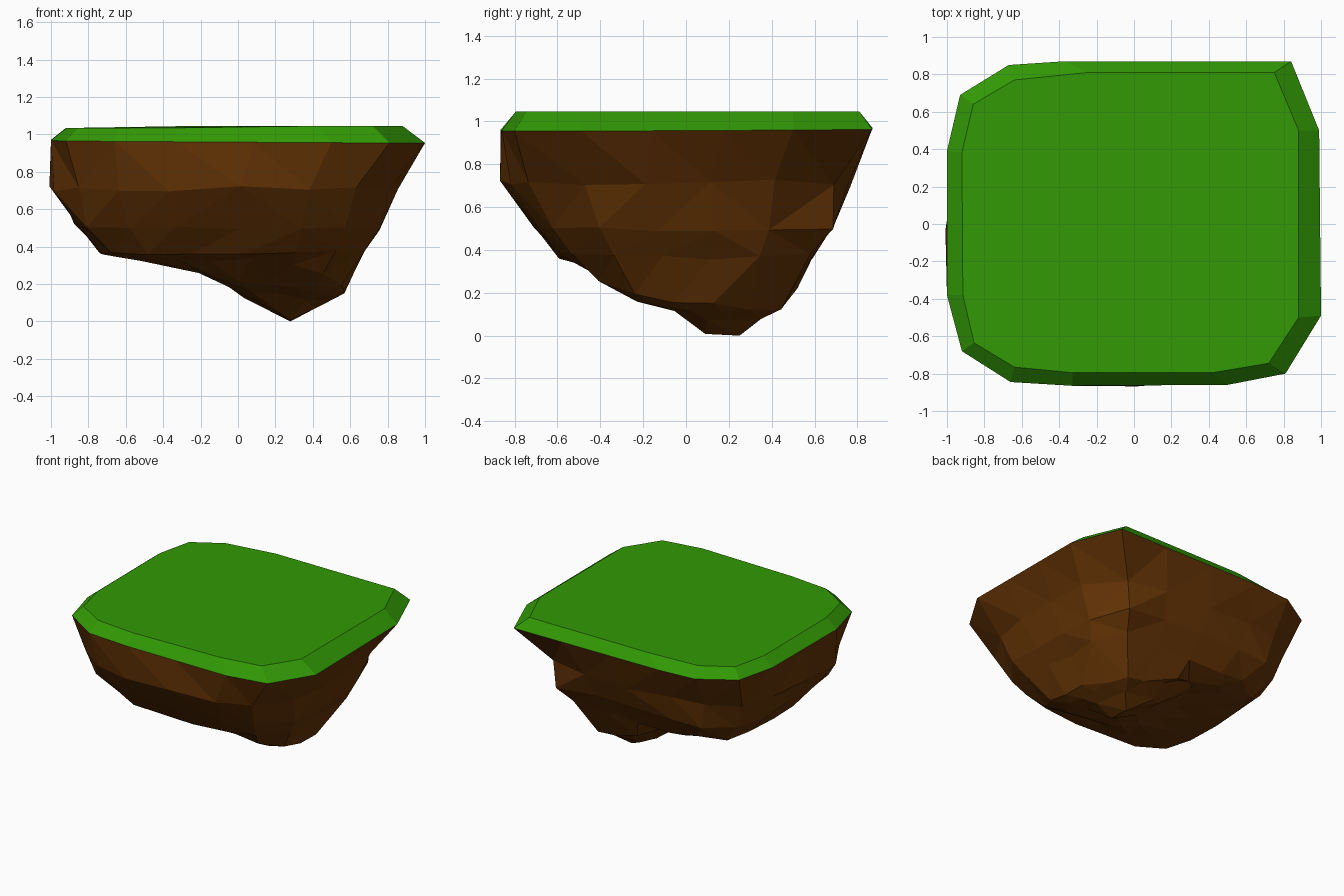
import bpy, bmesh, random
from mathutils import Vector

if "Cube" in bpy.data.objects:
    bpy.data.objects.remove(bpy.data.objects["Cube"])
random.seed(4)

def material(name, col):
    m = bpy.data.materials.new(name)
    m.diffuse_color = (*col, 1)
    m.use_nodes = True
    m.node_tree.nodes["Principled BSDF"].inputs["Base Color"].default_value = m.diffuse_color
    return m

grass_mat = material("grass green", (0.032, 0.32, 0.0015))
soil_mat = material("soil brown", (0.125, 0.033, 0.0015))

# rim x, y and matching top-surface x, y, counter-clockwise
OUTLINE = [
    (1.00, -.49, .88, -.50), (.99, .50, .88, .50), (.84, .87, .75, .81),
    (-.37, .87, -.25, .81), (-.67, .85, -.64, .77), (-.93, .69, -.86, .64),
    (-1.0, .39, -.92, .38), (-1.0, -.38, -.915, -.38), (-.92, -.68, -.855, -.635),
    (-.66, -.845, -.64, -.765), (-.33, -.865, -.33, -.795),
    (.50, -.86, .42, -.795), (.81, -.80, .72, -.745)]

def rim_z(x, y):
    return 0.963 - 0.006 * x + 0.005 * y

def make_object(name, bm, mat):
    bmesh.ops.recalc_face_normals(bm, faces=bm.faces[:])
    me = bpy.data.meshes.new(name)
    bm.to_mesh(me)
    bm.free()
    me.materials.append(mat)
    ob = bpy.data.objects.new(name, me)
    bpy.context.collection.objects.link(ob)
    return ob

def bridge(bm, a, b):
    n = len(a)
    for i in range(n):
        j = (i + 1) % n
        bm.faces.new((a[i], a[j], b[j], b[i]))

# grass slab with sloping edge
bm = bmesh.new()
low = [bm.verts.new((x, y, rim_z(x, y))) for x, y, _, _ in OUTLINE]
top = [bm.verts.new((u, v, 1.045 if u > -.3 else 1.035)) for _, _, u, v in OUTLINE]
bridge(bm, low, top)
bm.faces.new(top)
make_object("grass_top", bm, grass_mat)

# rock: the rim outline with its long edges divided
rim = []
for i, p in enumerate(OUTLINE):
    a, b = Vector(p[:2]), Vector(OUTLINE[(i + 1) % len(OUTLINE)][:2])
    n = max(1, round((b - a).length / 0.36))
    rim += [a.lerp(b, k / n) for k in range(n)]

# each ring: x min, x max, y min, y max, z left, right, front, back, rounding, jitter
RINGS = [
    (-1.01, .88, -.87, .79, .71, .72, .71, .71, .17, .035),
    (-.89, .77, -.72, .71, .53, .49, .50, .53, .05, .035),
    (-.74, .68, -.60, .60, .37, .36, .37, .37, .03, .03),
    (-.52, .57, -.46, .52, .325, .15, .33, .18, .03, .02),
    (-.25, .50, -.27, .46, .31, .11, .20, .14, .06, .01),
    (.00, .42, -.09, .37, .16, .07, .15, .08, .15, .0)]

bm = bmesh.new()
prev = [bm.verts.new((p.x, p.y, rim_z(p.x, p.y))) for p in rim]
for level, (x0, x1, y0, y1, zl, zr, zf, zb, k, amp) in enumerate(RINGS):
    ring = []
    for p in rim:
        u, v = p.x, p.y / 0.87
        s = 1 - k * (u * v) ** 2 + random.uniform(-amp, amp * 0.3)
        z = (u * u * (zl if u < 0 else zr) + v * v * (zf if v < 0 else zb)) / (u * u + v * v)
        # raised hollow between the two lobes at the back left
        if level in (3, 4) and v > 0:
            z += 0.1 * v * min(1, max(0, (0.2 - u) / 0.4))
        ring.append(bm.verts.new((
            (x0 + x1) / 2 + (x1 - x0) / 2 * u * s,
            (y0 + y1) / 2 + (y1 - y0) / 2 * v * s,
            z + random.uniform(-amp, amp) * 0.5)))
    bridge(bm, prev, ring)
    prev = ring

# short ridge at the lowest point
ends = [bm.verts.new((.28, .09, .008)), bm.verts.new((.28, .25, 0))]
near = [ends[0] if v.co.y < 0.14 else ends[1] for v in prev]
for i in range(len(prev)):
    j = (i + 1) % len(prev)
    if near[i] is near[j]:
        bm.faces.new((prev[i], prev[j], near[i]))
    else:
        bm.faces.new((prev[i], prev[j], near[j], near[i]))

# larger facets low down
bmesh.ops.remove_doubles(bm, verts=[v for v in bm.verts if 0.02 < v.co.z < 0.45], dist=0.09)
bmesh.ops.triangulate(bm, faces=bm.faces[:])
make_object("rock_underside", bm, soil_mat)
